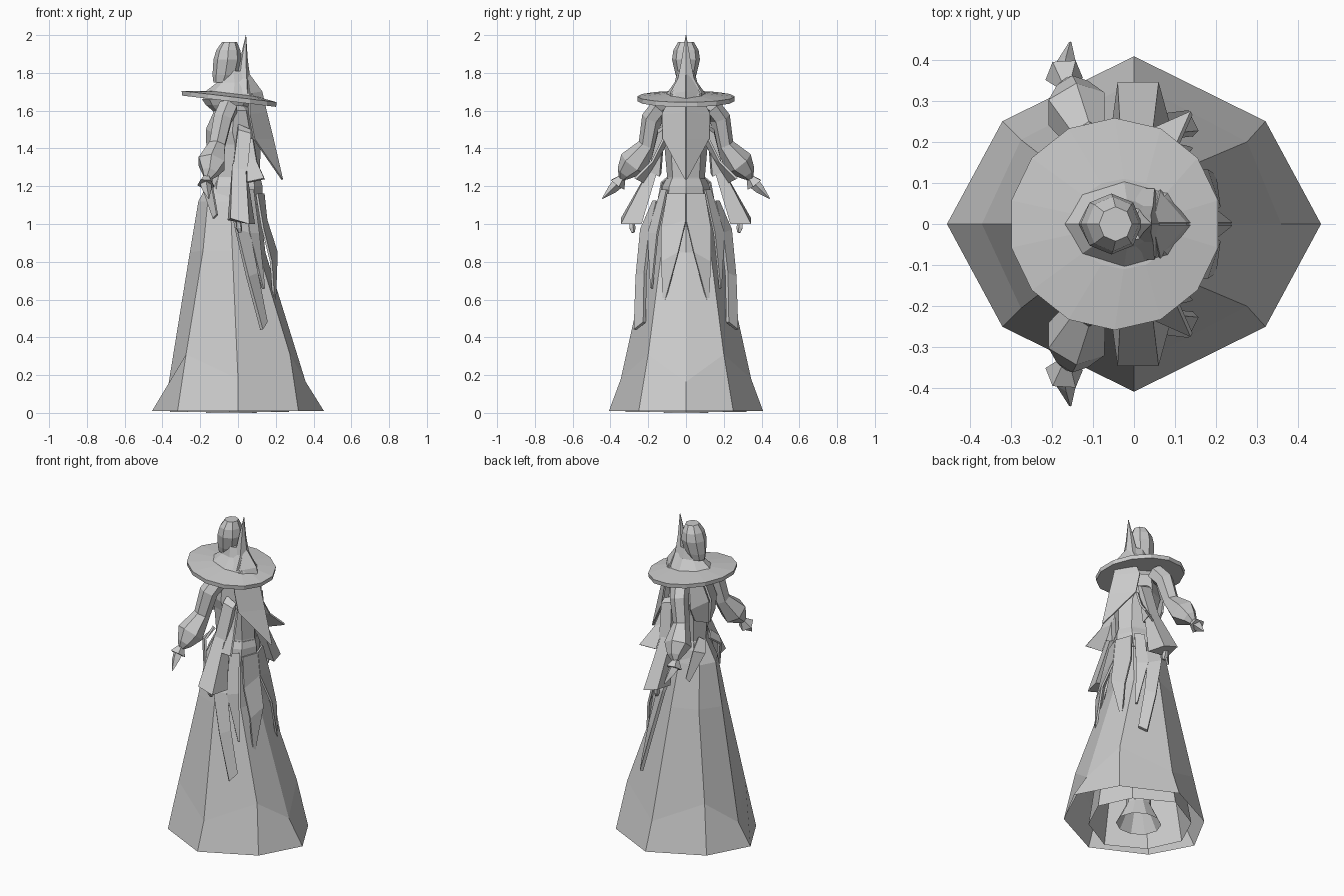
import bpy, bmesh, math
from mathutils import Vector


def finish(name, bm, mirror=False, thick=0):
    bmesh.ops.recalc_face_normals(bm, faces=bm.faces)
    me = bpy.data.meshes.new(name)
    bm.to_mesh(me)
    bm.free()
    ob = bpy.data.objects.new(name, me)
    bpy.context.collection.objects.link(ob)
    if thick:
        m = ob.modifiers.new("thickness", 'SOLIDIFY')
        m.thickness, m.offset = thick, 0
    if mirror:
        m = ob.modifiers.new("other_side", 'MIRROR')
        m.use_axis = (False, True, False)
    return ob


def skin(name, rings, cap0=True, cap1=True, **kw):
    """Bridge a list of point rings into a faceted skin."""
    bm = bmesh.new()
    vs = [[bm.verts.new(p) for p in r] for r in rings]
    n = len(vs[0])
    for a, b in zip(vs, vs[1:]):
        for i in range(n):
            bm.faces.new((a[i], a[(i + 1) % n], b[(i + 1) % n], b[i]))
    if cap0:
        bm.faces.new(vs[0])
    if cap1:
        bm.faces.new(vs[-1])
    return finish(name, bm, **kw)


def loft(name, sections, n=8, turn=0, corner=1, **kw):
    """Sections: x min, x max, half width y, z, optional tilt dz/dx.
    corner scales the y of the diagonal corners."""
    rings = []
    for x0, x1, ry, z, *t in sections:
        cx, rx, tilt = (x0 + x1) / 2, (x1 - x0) / 2, t[0] if t else 0
        ring = []
        for i in range(n):
            a = 2 * math.pi * (i + turn) / n
            dx, k = rx * math.cos(a), corner if i % 2 else 1
            ring.append((cx + dx, k * ry * math.sin(a), z + tilt * dx))
        rings.append(ring)
    return skin(name, rings, **kw)


def tube(name, path, n=6, **kw):
    """Path: x, y, z, radius."""
    pts = [Vector(p[:3]) for p in path]
    rings = []
    for i, p in enumerate(pts):
        d = (pts[min(i + 1, len(pts) - 1)] - pts[max(i - 1, 0)]).normalized()
        u = d.cross(Vector((1, 0, 0))).normalized()
        v = d.cross(u)
        rings.append([p + path[i][3] * (u * math.cos(2 * math.pi * k / n)
                      + v * math.sin(2 * math.pi * k / n)) for k in range(n)])
    return skin(name, rings, **kw)


def strip(name, rows, thick=0.012, mirror=True):
    """Cloth panel from rows of points."""
    bm = bmesh.new()
    rows = [[bm.verts.new(p) for p in pr] for pr in rows]
    for a, b in zip(rows, rows[1:]):
        for i in range(len(a) - 1):
            bm.faces.new((a[i], a[i + 1], b[i + 1], b[i]))
    return finish(name, bm, mirror=mirror, thick=thick)


# gown skirt: half rings from front to back, hem flaring unevenly
strip("skirt", [
    [(-.455, 0, .01), (-.32, .25, .01), (0, .408, .01), (.32, .25, .01), (.455, 0, .01)],
    [(-.37, 0, .14), (-.275, .205, .31), (0, .345, .18), (.275, .2, .31), (.358, 0, .165)],
    [(-.255, 0, .85), (-.185, .135, .86), (-.03, .195, .86), (.11, .13, .85), (.145, 0, .85)],
    [(-.21, 0, 1.12), (-.16, .09, 1.12), (-.04, .13, 1.12), (.08, .09, 1.12), (.115, 0, 1.12)]],
    thick=0)

# petticoat and inner foot bell
loft("petticoat", [(-.36, .27, .32, .005), (-.3, .22, .26, .35), (-.22, .12, .16, .85)],
     corner=.87, cap0=False, cap1=False)
loft("foot_bell", [(-.17, .1, .125, 0), (-.11, .04, .07, .12), (-.09, .03, .05, .5)],
     n=10, cap0=False)

# bodice, neck and head
loft("bodice", [(-.21, .125, .13, 1.12), (-.14, .115, .1, 1.25), (-.15, .12, .115, 1.42),
                (-.16, .1, .13, 1.49), (-.11, .07, .13, 1.6), (-.07, .03, .05, 1.64)], cap0=False)
loft("head", [(-.1, .01, .04, 1.57), (-.17, .06, .085, 1.63), (-.19, .08, .1, 1.66),
              (-.14, .06, .09, 1.7)])

# hat brim, crown, rounded bulb and spike
loft("hat_brim", [(-.302, .208, .256, 1.65, -.12), (-.305, .211, .258, 1.675, -.12),
                  (-.15, .1, .11, 1.69, -.12)], n=14, turn=.5)
loft("hat_crown", [(-.18, .13, .11, 1.68, -.1), (-.11, .075, .06, 1.75), (-.1, .05, .045, 1.81)])
loft("hat_bulb", [(-.13, -.03, .04, 1.75), (-.135, 0, .055, 1.79), (-.13, .02, .074, 1.87),
                  (-.115, .012, .067, 1.92), (-.085, -.005, .042, 1.963)])
loft("hat_spike", [(-.04, .08, .1, 1.69), (-.01, .065, .05, 1.77), (.01, .052, .027, 1.87),
                   (.041, .043, .002, 2.0)], n=6)

# pointed veil falling down the back, creased along the middle
strip("back_veil", [[(.045, 0, 1.81), (.045, .008, 1.8)],
                    [(.125, 0, 1.7), (.06, .075, 1.69)],
                    [(.15, 0, 1.59), (.06, .125, 1.58)],
                    [(.185, 0, 1.45), (.085, .12, 1.45)],
                    [(.235, 0, 1.235), (.23, .006, 1.24)]], thick=.01)

# puffed sleeves, cuffs and hands
tube("arm", [(-.05, .13, 1.62, .055), (-.08, .18, 1.56, .055), (-.11, .205, 1.42, .048),
             (-.14, .28, 1.32, .08), (-.15, .325, 1.27, .045), (-.165, .34, 1.24, .018)], mirror=True)
tube("cuff", [(-.165, .335, 1.25, .018), (-.17, .365, 1.21, .048)], n=5, mirror=True)
tube("hand", [(-.17, .36, 1.215, .03), (-.165, .39, 1.185, .025), (-.155, .442, 1.135, .003)],
     n=4, mirror=True)

# hanging side sleeves with flared ends
skin("side_sleeve", [
    [(.0, .11, 1.53), (.07, .12, 1.5), (.07, .15, 1.48), (.0, .15, 1.5)],
    [(-.03, .13, 1.27), (.05, .14, 1.25), (.05, .2, 1.28), (-.03, .2, 1.27)]], mirror=True)
skin("side_flare", [
    [(-.03, .14, 1.32), (.04, .14, 1.32), (.04, .18, 1.32), (-.03, .18, 1.32)],
    [(-.055, .235, 1.02), (.09, .235, 1.0), (.06, .345, 1.0), (-.04, .345, 1.03)]], mirror=True)
strip("rear_flare", [[(.04, .09, 1.46), (.08, .12, 1.45)],
                     [(.05, .14, 1.36), (.1, .18, 1.33)],
                     [(.05, .23, 1.22), (.14, .27, 1.24)]])
tube("sleeve_tassel", [(.0, .29, 1.03, .012), (.005, .285, .98, .018), (.01, .28, .955, .01)],
     n=5, mirror=True)

# long ribbons at the hips
strip("hip_ribbon", [[(-.04, .17, 1.12), (.03, .15, 1.12)],
                     [(-.01, .235, .97), (.06, .19, .95)],
                     [(.05, .26, .72), (.1, .215, .74)],
                     [(.125, .27, .44), (.15, .22, .48)]], thick=.02)

# waist sash and pointed tails behind
loft("waist_sash", [(-.17, .13, .14, 1.1), (-.155, .13, .125, 1.2), (-.145, .12, .105, 1.24)])
strip("back_tail", [[(.135, 0, 1.16), (.1, .1, 1.16)],
                    [(.15, 0, 1.02), (.13, .13, .98)],
                    [(.205, .04, .85), (.175, .13, .8)],
                    [(.195, .115, .575), (.19, .12, .58)]])
strip("back_outer_tail", [[(.08, .1, 1.18), (.03, .13, 1.18)],
                          [(.11, .15, .95), (.06, .2, .95)],
                          [(.14, .18, .66), (.13, .185, .66)]])

# small bow pieces in front
strip("front_bow", [[(-.15, .02, 1.25), (-.13, .06, 1.28)],
                    [(-.19, .08, 1.2), (-.14, .13, 1.22)],
                    [(-.13, .15, 1.03), (-.11, .16, 1.05)]])
strip("front_collar", [[(-.12, .01, 1.6), (-.09, .1, 1.6)],
                       [(-.165, .01, 1.5), (-.12, .13, 1.48)],
                       [(-.16, .005, 1.36), (-.13, .1, 1.4)]])
